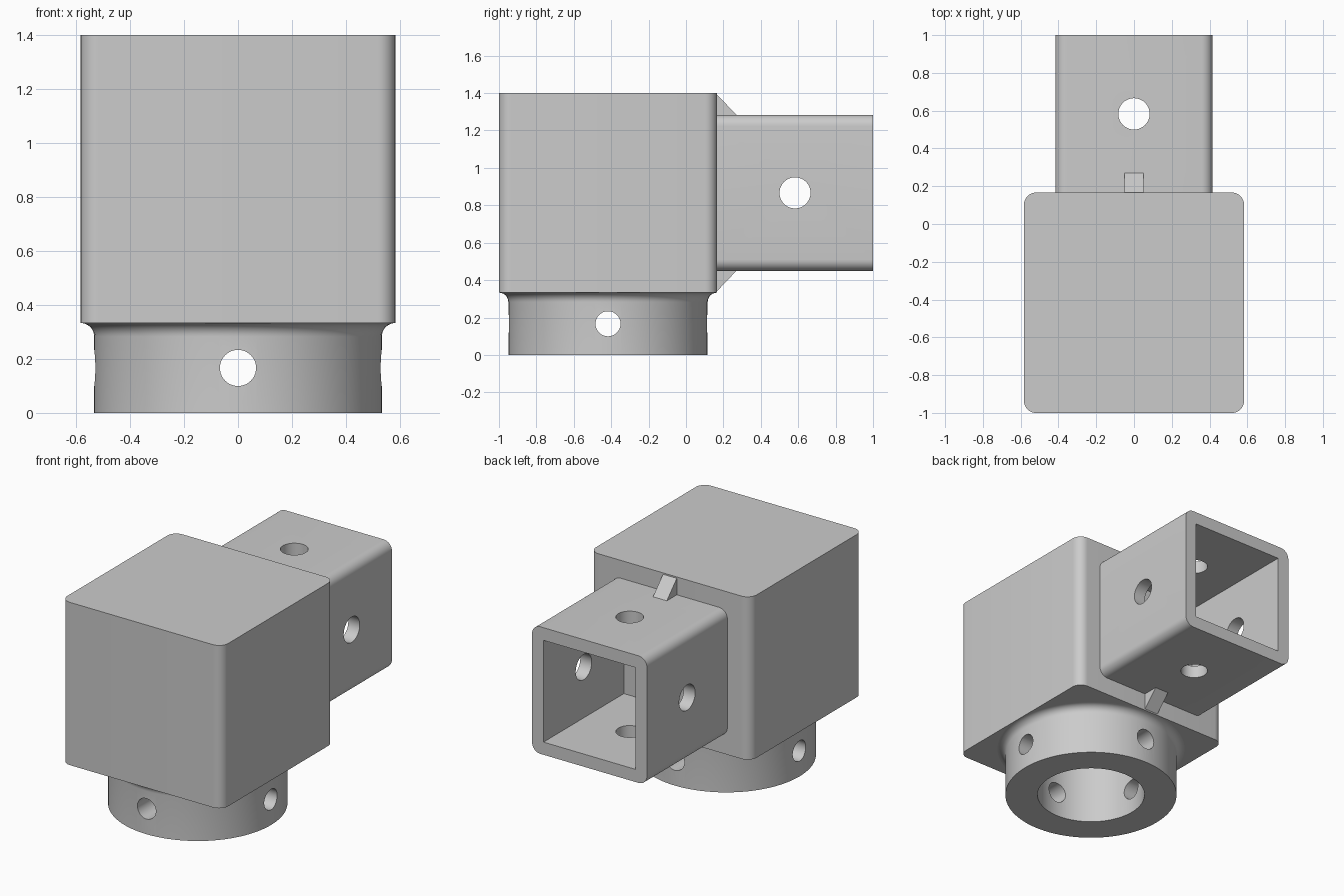
import bpy, bmesh, math
from mathutils import Matrix, Vector

if "Cube" in bpy.data.objects:
    bpy.data.objects.remove(bpy.data.objects["Cube"], do_unlink=True)

grey = bpy.data.materials.new("plain grey")
grey.use_nodes = True
GREY = (0.6, 0.6, 0.6, 1)
grey.diffuse_color = GREY
grey.node_tree.nodes["Principled BSDF"].inputs["Base Color"].default_value = GREY

BOX_Y, BASE, TOP, BACK = -0.417, 0.333, 1.4, 0.167
MID_Z = (BASE + TOP) / 2
TUBE_Y, TUBE_W, BORE = 0.583, 0.833, 0.333


def finish(bm, name):
    bmesh.ops.recalc_face_normals(bm, faces=bm.faces)
    mesh = bpy.data.meshes.new(name)
    bm.to_mesh(mesh)
    bm.free()
    mesh.materials.append(grey)
    ob = bpy.data.objects.new(name, mesh)
    bpy.context.collection.objects.link(ob)
    return ob


def bar(name, size, centre, axis=2, radius=0):
    """Box whose edges along one axis are rounded."""
    bm = bmesh.new()
    bmesh.ops.create_cube(bm, size=1)
    bmesh.ops.scale(bm, vec=size, verts=bm.verts)
    if radius:
        edges = [e for e in bm.edges
                 if abs((e.verts[0].co - e.verts[1].co).normalized()[axis]) > 0.9]
        bmesh.ops.bevel(bm, geom=edges, offset=radius, segments=8,
                        profile=0.5, affect='EDGES')
    bmesh.ops.translate(bm, vec=centre, verts=bm.verts)
    return finish(bm, name)


def rod(name, radius, length, centre, axis="Z", sides=48):
    bm = bmesh.new()
    bmesh.ops.create_cone(bm, cap_ends=True, segments=sides, radius1=radius,
                          radius2=radius, depth=length)
    turn = {"X": Matrix.Rotation(math.pi / 2, 3, "Y"),
            "Y": Matrix.Rotation(math.pi / 2, 3, "X"),
            "Z": Matrix.Identity(3)}[axis]
    bmesh.ops.rotate(bm, matrix=turn, verts=bm.verts)
    bmesh.ops.translate(bm, vec=centre, verts=bm.verts)
    return finish(bm, name)


def cut(ob, cutters):
    bpy.ops.object.select_all(action='DESELECT')
    bpy.context.view_layer.objects.active = ob
    ob.select_set(True)
    for c in cutters:
        mod = ob.modifiers.new("cut", 'BOOLEAN')
        mod.operation, mod.solver, mod.object = 'DIFFERENCE', 'EXACT', c
        bpy.ops.object.modifier_apply(modifier=mod.name)
        bpy.data.objects.remove(c, do_unlink=True)


# main block with a blind bore from below
block = bar("main_block", (1.166, 1.167, TOP - BASE), (0, BOX_Y, MID_Z), 2, 0.065)
cut(block, [rod("bore_cutter", BORE, 1.4, (0, BOX_Y, 0.3), sides=96)])

# turned collar: ring profile with a concave fillet under the block
FILLET, OUTER = 0.05, 0.533
profile = [(BORE, 0), (OUTER, 0)]
for i in range(9):
    a = i / 8 * math.pi / 2
    profile.append((OUTER + FILLET * (1 - math.cos(a)),
                    BASE - FILLET + FILLET * math.sin(a)))
profile.append((BORE, BASE))
bm = bmesh.new()
ring = [bm.verts.new((r, 0, z)) for r, z in profile]
loop = [bm.edges.new((v, ring[i - 1])) for i, v in enumerate(ring)]
bmesh.ops.spin(bm, geom=ring + loop, cent=(0, 0, 0), axis=(0, 0, 1),
               angle=math.tau, steps=96, use_merge=True)
bmesh.ops.remove_doubles(bm, verts=bm.verts, dist=1e-5)
bmesh.ops.translate(bm, vec=(0, BOX_Y, 0), verts=bm.verts)
collar = finish(bm, "collar")
cut(collar, [rod("screw_cutter", 0.067, 1.6, (0, BOX_Y, BASE / 2), ax) for ax in "XY"])

# square socket tube at the back, drilled on all four sides
tube = bar("socket_tube", (TUBE_W, TUBE_W, TUBE_W), (0, TUBE_Y, MID_Z), 1, 0.06)
cut(tube, [bar("hollow_cutter", (0.667, 1.2, 0.667), (0, TUBE_Y, MID_Z))]
    + [rod("pin_cutter", 0.083, 1.2, (0, TUBE_Y, MID_Z), ax) for ax in "XZ"])

# small triangular gussets above and below the tube
gussets = []
for name, side in (("upper_gusset", 1), ("lower_gusset", -1)):
    bm = bmesh.new()
    root = MID_Z + side * TUBE_W / 2
    tri = [bm.verts.new((-0.05, y, z)) for y, z in
           ((BACK, root), (BACK + 0.103, root), (BACK, root + side * 0.108))]
    face = bm.faces.new(tri)
    ext = bmesh.ops.extrude_face_region(bm, geom=[face])
    moved = [g for g in ext["geom"] if isinstance(g, bmesh.types.BMVert)]
    bmesh.ops.translate(bm, vec=Vector((0.1, 0, 0)), verts=moved)
    gussets.append(finish(bm, name))

# smooth rounded surfaces, keep hard edges
bpy.ops.object.select_all(action='DESELECT')
for ob in [block, collar, tube] + gussets:
    ob.select_set(True)
bpy.context.view_layer.objects.active = block
bpy.ops.object.shade_smooth_by_angle(angle=math.radians(30))
